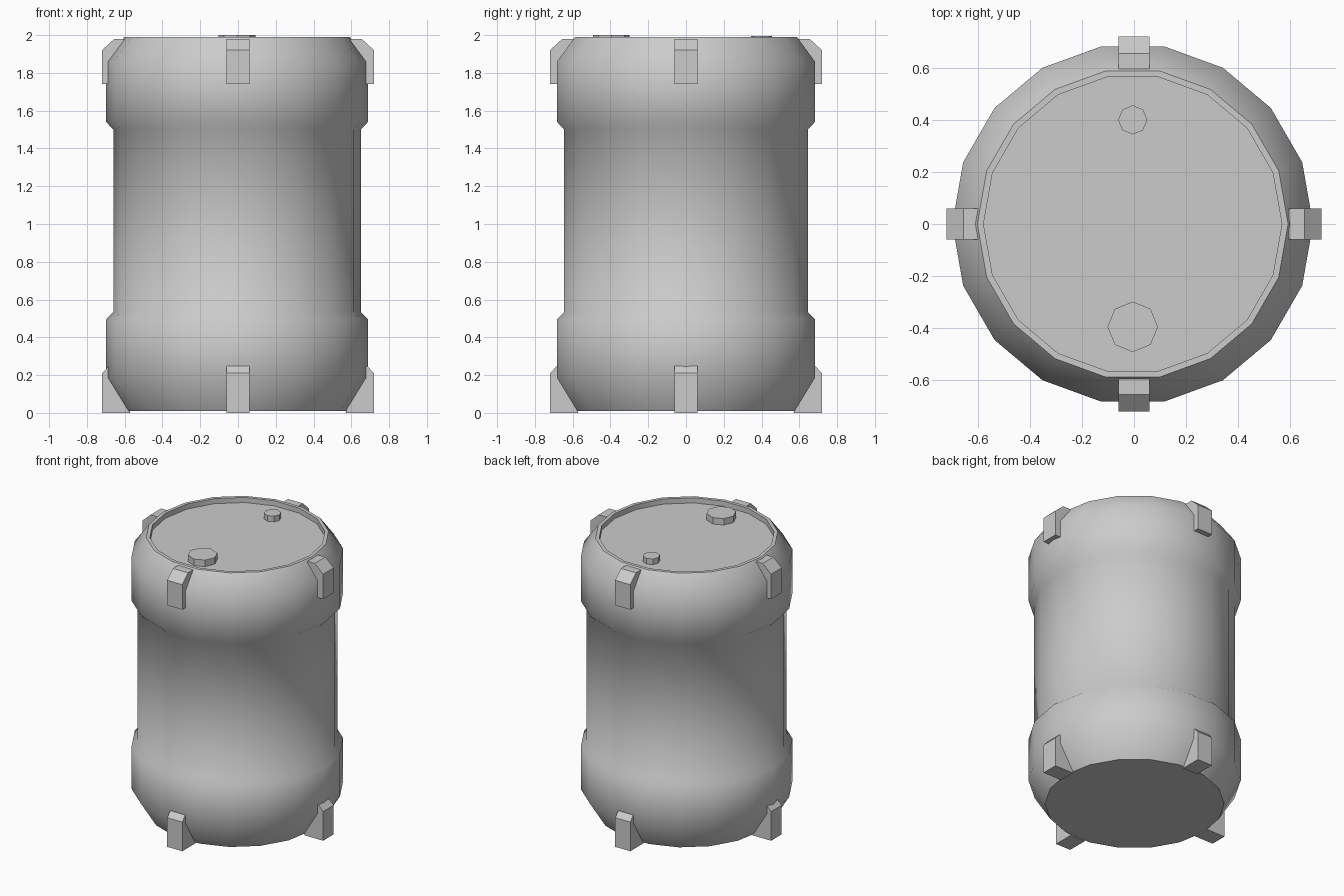
import bpy, bmesh, math
from mathutils import Matrix

cube = bpy.data.objects.get("Cube")
if cube:
    bpy.data.objects.remove(cube, do_unlink=True)

grey = bpy.data.materials.new("grey_metal")
grey.use_nodes = True
COLOR = (0.6, 0.6, 0.6, 1)
grey.diffuse_color = COLOR
grey.node_tree.nodes["Principled BSDF"].inputs["Base Color"].default_value = COLOR

CENTRE_X = -0.005


def finish(bm, name):
    bmesh.ops.recalc_face_normals(bm, faces=bm.faces[:])
    mesh = bpy.data.meshes.new(name)
    bm.to_mesh(mesh)
    bm.free()
    mesh.materials.append(grey)
    obj = bpy.data.objects.new(name, mesh)
    bpy.context.collection.objects.link(obj)
    return obj


def lathe(name, profile, sides, x=0, y=0):
    """Revolve (radius, height) points and cap both ends."""
    bm = bmesh.new()
    rings = []
    for r, z in profile:
        angles = [2 * math.pi * i / sides for i in range(sides)]
        rings.append([bm.verts.new((x + r * math.cos(a), y + r * math.sin(a), z)) for a in angles])
    for low, high in zip(rings, rings[1:]):
        for i in range(sides):
            j = (i + 1) % sides
            bm.faces.new((low[i], low[j], high[j], high[i]))
    bm.faces.new(rings[0][::-1])
    bm.faces.new(rings[-1])
    return finish(bm, name)


def bracket(name, profile, angle, half_width=0.06):
    """Extrude a radial (distance, height) outline sideways, then turn it about z."""
    bm = bmesh.new()
    face = bm.faces.new([bm.verts.new((r, -half_width, z)) for r, z in profile])
    extruded = bmesh.ops.extrude_face_region(bm, geom=[face])
    moved = [v for v in extruded["geom"] if isinstance(v, bmesh.types.BMVert)]
    bmesh.ops.translate(bm, verts=moved, vec=(0, 2 * half_width, 0))
    bmesh.ops.transform(bm, matrix=Matrix.Rotation(angle, 4, "Z"), verts=bm.verts[:])
    return finish(bm, name)


# Barrel body with swollen ends, raised rim and sunken lid
body = lathe("barrel_body", [
    (0.585, 0.01), (0.693, 0.185), (0.693, 0.495), (0.655, 0.535),
    (0.655, 1.5), (0.693, 1.54), (0.693, 1.86), (0.597, 1.99),
    (0.573, 1.99), (0.573, 1.953)], 18, CENTRE_X)
bpy.context.view_layer.objects.active = body
body.select_set(True)
bpy.ops.object.shade_smooth_by_angle(angle=math.radians(49))
body.select_set(False)

# Filler cap and vent cap on the lid
lathe("filler_cap", [(0.097, 1.94), (0.097, 2.0)], 8, CENTRE_X, -0.395)
lathe("vent_cap", [(0.056, 1.94), (0.056, 1.994)], 8, CENTRE_X, 0.4)

# Four feet and four upper brackets
foot = [(0.57, 0), (0.72, 0), (0.72, 0.21), (0.685, 0.247), (0.64, 0.247)]
clip = [(0.6, 1.74), (0.72, 1.74), (0.72, 1.92), (0.655, 1.98), (0.595, 1.98)]
for side, turn in (("left", 0), ("back", 1), ("right", 2), ("front", 3)):
    bracket(side + "_foot", foot, turn * math.pi / 2)
    bracket(side + "_upper_bracket", clip, turn * math.pi / 2)
